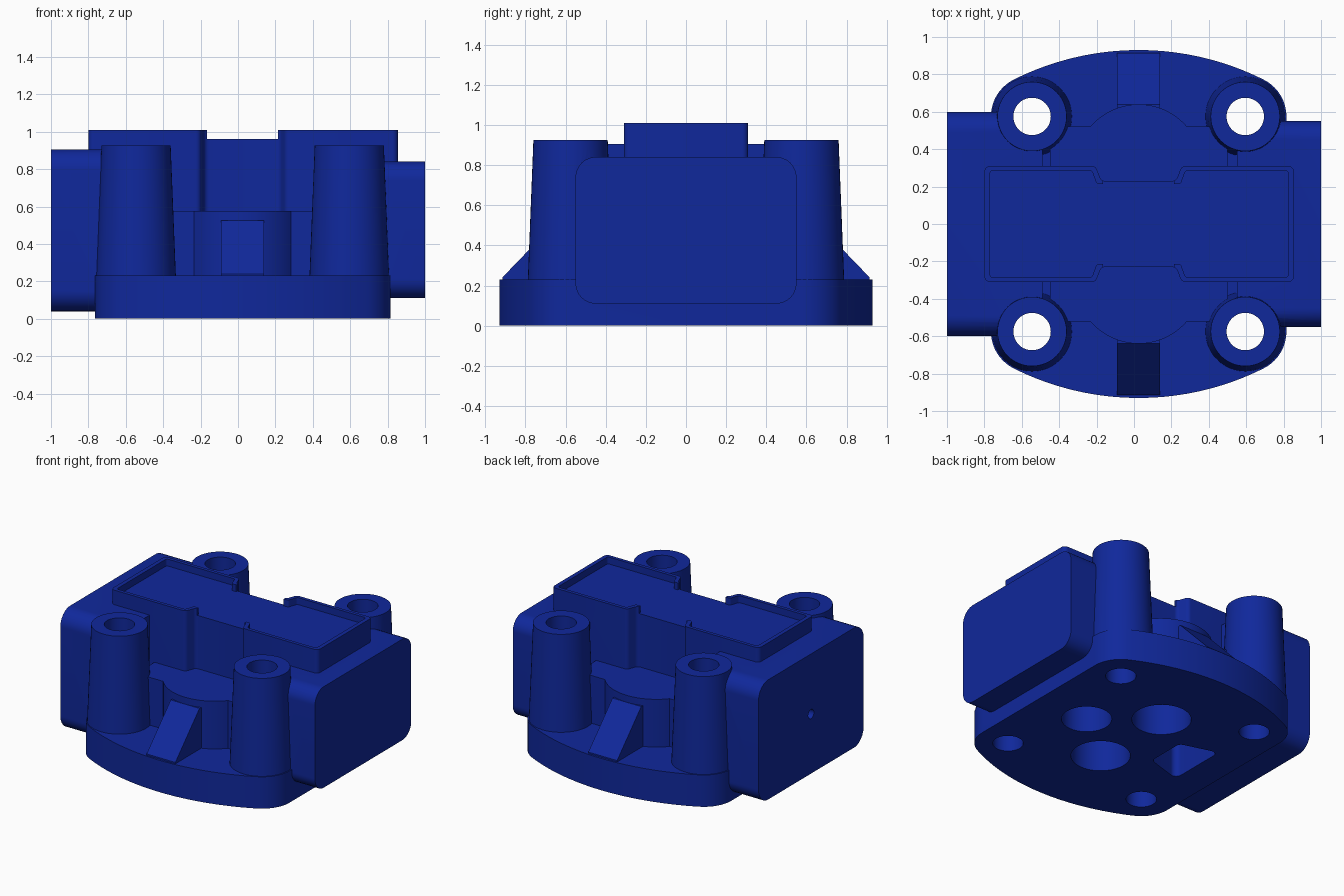
import bpy, bmesh, math
from mathutils import Vector

if "Cube" in bpy.data.objects:
    bpy.data.objects.remove(bpy.data.objects["Cube"])

CX = 0.025                      # the casting is symmetric about this x
BOLTS = [(CX + sx * 0.57, sy * 0.575) for sx in (-1, 1) for sy in (-1, 1)]

blue = bpy.data.materials.new("deep blue paint")
blue.diffuse_color = (0.005, 0.021, 0.33, 1)
blue.use_nodes = True
blue.node_tree.nodes["Principled BSDF"].inputs["Base Color"].default_value = blue.diffuse_color


def finish(name, bm):
    bmesh.ops.recalc_face_normals(bm, faces=bm.faces[:])
    mesh = bpy.data.meshes.new(name)
    bm.to_mesh(mesh)
    bm.free()
    mesh.materials.append(blue)
    obj = bpy.data.objects.new(name, mesh)
    bpy.context.collection.objects.link(obj)
    return obj


def prism(name, outline, lo, hi, axis="z"):
    """Extrude an outline: (x, y) along z, or (y, z) along x."""
    bm = bmesh.new()
    place = (lambda a, b, d: (a, b, d)) if axis == "z" else (lambda a, b, d: (d, a, b))
    face = bm.faces.new([bm.verts.new(place(a, b, lo)) for a, b in outline])
    new = bmesh.ops.extrude_face_region(bm, geom=[face])["geom"]
    bmesh.ops.translate(bm, vec=place(0, 0, hi - lo),
                        verts=[v for v in new if isinstance(v, bmesh.types.BMVert)])
    return finish(name, bm)


def rounded(points, r, n=8):
    """Replace every corner of a polygon by an arc of radius r."""
    out = []
    for i, p in enumerate(points):
        p = Vector(p)
        u = (Vector(points[i - 1]) - p).normalized()
        v = (Vector(points[(i + 1) % len(points)]) - p).normalized()
        half = u.angle(v) / 2
        c = p + (u + v).normalized() * (r / math.sin(half))
        a = p + u * (r / math.tan(half)) - c
        b = p + v * (r / math.tan(half)) - c
        for k in range(n + 1):
            out.append(c + (a.lerp(b, k / n)).normalized() * r)
    return [tuple(q) for q in out]


def rect(x0, x1, y0, y1):
    return [(x0, y0), (x1, y0), (x1, y1), (x0, y1)]


def arc(cx, cy, r, a0, a1, n):
    return [(cx + r * math.cos(math.radians(a0 + (a1 - a0) * k / n)),
             cy + r * math.sin(math.radians(a0 + (a1 - a0) * k / n))) for k in range(n + 1)]


def circle(cx, cy, r, n=48):
    return arc(cx, cy, r, 0, 360, n)[:-1]


def mirror_y(half):
    return half + [(x, -y) for x, y in reversed(half)]


def combine(target, other, operation):
    mod = target.modifiers.new(operation.lower(), "BOOLEAN")
    mod.operation, mod.object, mod.solver = operation, other, "EXACT"
    bpy.context.view_layer.objects.active = target
    bpy.ops.object.modifier_apply(modifier=mod.name)
    bpy.data.objects.remove(other)


# Base flange: bolt corners joined by long tangent arcs front and back
half = (arc(CX + 0.57, 0.575, 0.22, 0, 63.4, 10)
        + arc(CX, -0.561, 1.491, 63.4, 116.6, 32)[1:-1]
        + arc(CX - 0.57, 0.575, 0.22, 116.6, 180, 10))
housing = prism("valve_housing", mirror_y(half), 0, 0.23)

parts = []
# Large end blocks, left one taller and wider
parts.append(prism("left_block", rounded(rect(-0.6, 0.6, 0.04, 0.905), 0.11), -1, -0.49, "x"))
parts.append(prism("right_block", rounded(rect(-0.55, 0.55, 0.11, 0.84), 0.10), 0.55, 1, "x"))

# Central spine with a narrow waist
spine = mirror_y([(-0.80, 0.31), (-0.205, 0.31), (-0.175, 0.23),
                  (0.225, 0.23), (0.255, 0.31), (0.855, 0.31)])
parts.append(prism("spine", rounded(spine, 0.03, 5), 0.13, 1.01))

# Lower shelf with a round bulge and a sloped rib front and back
parts.append(prism("shelf", rounded(rect(-0.45, 0.5, -0.52, 0.52), 0.03, 4), 0.15, 0.575))
for s in (-1, 1):
    parts.append(prism("bulge", circle(CX, s * 0.30, 0.34, 64), 0.16, 0.5751))
    rib = [(0.3, 0.17), (0.915, 0.17), (0.915, 0.24), (0.64, 0.525), (0.3, 0.525)]
    parts.append(prism("rib", [(s * y, z) for y, z in rib], -0.09, 0.14, "x"))

# Tapered bolt columns
for x, y in BOLTS:
    bm = bmesh.new()
    bmesh.ops.create_cone(bm, cap_ends=True, segments=48, radius1=0.217, radius2=0.185, depth=0.805)
    bmesh.ops.translate(bm, vec=(x, y, 0.12 + 0.4025), verts=bm.verts[:])
    parts.append(finish("bolt_column", bm))

for part in parts:
    combine(housing, part, "UNION")

cuts = []
# Shallow top pocket, open at the waist
pocket = mirror_y([(-0.77, 0.285), (-0.225, 0.285), (-0.2, 0.215),
                   (0.25, 0.215), (0.275, 0.285), (0.825, 0.285)])
cuts.append(prism("pocket_cut", rounded(pocket, 0.015, 4), 0.96, 1.1))
cuts.append(prism("waist_cut", rect(-0.165, 0.215, -0.4, 0.4), 0.96, 1.1))

# Through bolt holes
for x, y in BOLTS:
    cuts.append(prism("bolt_hole_cut", circle(x, y, 0.1), -0.1, 1.1))

# Ports in the underside: three round, one rounded trapezoid
for x, y, r in ((0.405, 0, 0.165), (CX, 0.31, 0.195), (CX, -0.31, 0.195)):
    cuts.append(prism("port_cut", circle(x, y, r), -0.1, 0.45))
port = [(-0.54, -0.22), (-0.27, -0.14), (-0.27, 0.14), (-0.54, 0.22)]
cuts.append(prism("shaped_port_cut", rounded(port, 0.04), -0.1, 0.45))

# Small drilled hole in the left end
cuts.append(prism("drill_cut", circle(0, 0.47, 0.033, 24), -1.1, -0.8, "x"))

for cut in cuts:
    combine(housing, cut, "DIFFERENCE")

# Smooth curved walls, keep machined edges sharp
bpy.ops.object.select_all(action="DESELECT")
housing.select_set(True)
bpy.context.view_layer.objects.active = housing
bpy.ops.object.shade_smooth_by_angle(angle=math.radians(30))
